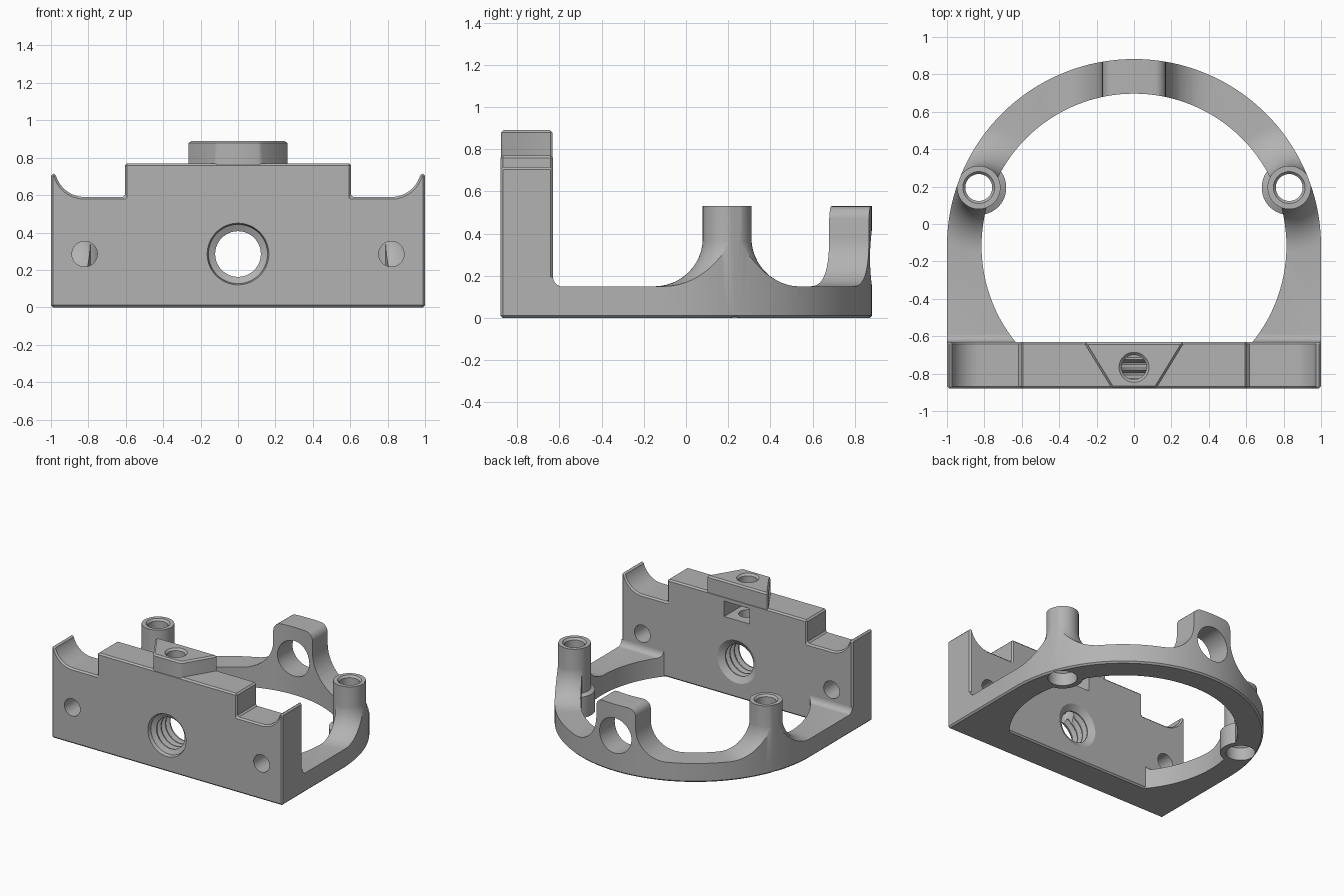
import bpy, bmesh, math
from mathutils import Matrix, Vector

cube = bpy.data.objects.get("Cube")
if cube:
    bpy.data.objects.remove(cube, do_unlink=True)

grey = bpy.data.materials.new("plain_grey")
grey.use_nodes = True
GREY = (0.45, 0.45, 0.45, 1)
grey.diffuse_color = GREY
grey.node_tree.nodes["Principled BSDF"].inputs["Base Color"].default_value = GREY

ALONG_Y = Matrix.Rotation(math.radians(90), 4, 'X')   # local z -> -y, local y -> z


def make(name, bm, matrix=Matrix()):
    bmesh.ops.transform(bm, matrix=matrix, verts=bm.verts)
    bmesh.ops.recalc_face_normals(bm, faces=bm.faces)
    mesh = bpy.data.meshes.new(name)
    bm.to_mesh(mesh)
    bm.free()
    mesh.materials.append(grey)
    obj = bpy.data.objects.new(name, mesh)
    bpy.context.collection.objects.link(obj)
    return obj


def prism(name, points, lo, hi, matrix=Matrix()):
    """Extrude a closed 2D profile from lo to hi."""
    bm = bmesh.new()
    face = bm.faces.new([bm.verts.new((a, b, lo)) for a, b in points])
    side = bmesh.ops.extrude_face_region(bm, geom=[face])["geom"]
    verts = [v for v in side if isinstance(v, bmesh.types.BMVert)]
    bmesh.ops.translate(bm, verts=verts, vec=(0, 0, hi - lo))
    return make(name, bm, matrix)


def lathe(name, points, matrix=Matrix(), steps=64):
    """Revolve a (radius, height) profile that starts and ends on the axis."""
    bm = bmesh.new()
    verts = [bm.verts.new((r, 0, h)) for r, h in points]
    edges = [bm.edges.new(pair) for pair in zip(verts, verts[1:])]
    bmesh.ops.spin(bm, geom=verts + edges, cent=(0, 0, 0), axis=(0, 0, 1),
                   angle=math.tau, steps=steps)
    bmesh.ops.remove_doubles(bm, verts=bm.verts, dist=1e-5)
    return make(name, bm, matrix)


def rod(name, radius, lo, hi, matrix=Matrix(), steps=64):
    return lathe(name, [(0, lo), (radius, lo), (radius, hi), (0, hi)], matrix, steps)


def arc(cx, cy, r, start, end, n=12):
    angles = [math.radians(start + (end - start) * i / n) for i in range(n + 1)]
    return [(cx + r * math.cos(a), cy + r * math.sin(a)) for a in angles]


def mirrored(half):
    return half + [(-x, z) for x, z in reversed(half)]


def apply_mod(obj, mod):
    bpy.context.view_layer.objects.active = obj
    bpy.ops.object.modifier_apply(modifier=mod.name)


def combine(obj, other, operation):
    mod = obj.modifiers.new("combine", 'BOOLEAN')
    mod.operation, mod.solver, mod.object = operation, 'EXACT', other
    apply_mod(obj, mod)
    bpy.data.objects.remove(other, do_unlink=True)


def chamfer(obj, width):
    mod = obj.modifiers.new("chamfer", 'BEVEL')
    mod.width, mod.segments = width, 1
    mod.limit_method, mod.angle_limit = 'ANGLE', math.radians(40)
    apply_mod(obj, mod)


def finish(obj):
    bpy.ops.object.select_all(action='DESELECT')
    obj.select_set(True)
    bpy.context.view_layer.objects.active = obj
    bpy.ops.object.shade_smooth_by_angle(angle=math.radians(30))


FRONT, BACK, TOP = -0.88, -0.63, 0.15      # plate faces and ring height
RING_Y, OUTER, INNER = -0.118, 1.0, 0.815
HOLE_Z, POST_X, POST_Y = 0.285, 0.83, 0.195

# Front plate with stepped, scooped top
plate_half = [(1, 0), (1, 0.715)] + arc(0.82, 0.75, 0.16, -12, -90) + [(0.605, 0.59), (0.605, 0.77)]
plate = prism("front_plate", mirrored(plate_half), -BACK, -FRONT, ALONG_Y)
chamfer(plate, 0.012)

# Dovetail block on top of the plate
dovetail = prism("dovetail", [(-0.27, BACK - 0.002), (-0.12, FRONT + 0.002),
                              (0.12, FRONT + 0.002), (0.27, BACK - 0.002)], 0.7, 0.89)
chamfer(dovetail, 0.012)
combine(plate, dovetail, 'UNION')

# Threaded main hole
thread = [(0, 0.5), (0.18, 0.5), (0.168, -BACK)]
PITCH = 0.055
for i in range(4):
    y = -BACK + 0.03 + i * PITCH
    thread += [(0.122, y), (0.122, y + 0.01), (0.158, y + 0.027), (0.158, y + 0.037)]
thread += [(0.165, -FRONT), (0.175, 1.0), (0, 1.0)]
main_hole = Matrix.Translation((0, 0, HOLE_Z)) @ ALONG_Y
combine(plate, lathe("thread_cutter", thread, main_hole), 'DIFFERENCE')

# Side screw holes
for side in (-1, 1):
    place = Matrix.Translation((side * 0.82, 0, HOLE_Z)) @ ALONG_Y
    combine(plate, rod("screw_cutter", 0.068, 0.5, 1, place, 40), 'DIFFERENCE')

# Vertical locking screw hole and nut slot
lock = lathe("lock_cutter", [(0, 0.36), (0.066, 0.36), (0.066, 0.875), (0.09, 0.9), (0, 0.9)],
             Matrix.Translation((0, -0.766, 0)), 40)
combine(plate, lock, 'DIFFERENCE')
slot = prism("slot_cutter", [(-0.11, -0.84), (0.11, -0.84), (0.11, -0.5), (-0.11, -0.5)], 0.61, 0.73)
combine(plate, slot, 'DIFFERENCE')
finish(plate)

# Ring frame: slab, swept up into the rear tab and the posts
frame = prism("ring_frame", [(-1.2, -1), (1.2, -1), (1.2, 1.2), (-1.2, 1.2)], -0.1, TOP)

tab_half = ([(0.42, -0.05), (0.42, TOP - 0.002)] + arc(0.40, 0.38, 0.23, -90, -180)
            + arc(0.11, 0.47, 0.06, 0, 90, 6))
combine(frame, prism("rear_tab", mirrored(tab_half), -1.15, -0.3, ALONG_Y), 'UNION')

flare = ([(0, -0.05), (0.36, -0.05), (0.36, TOP - 0.002)]
         + arc(0.345, 0.38, 0.23, -90, -180) + [(0, 0.38)])
for side in (-1, 1):
    place = Matrix.Translation((side * POST_X, POST_Y, 0))
    combine(frame, lathe("post_flare", flare, place), 'UNION')

# Small fillet where the ring meets the plate
along_x = Matrix(((0, 0, 1, 0), (1, 0, 0, 0), (0, 1, 0, 0), (0, 0, 0, 1)))
fillet = [(-0.8, 0.1), (-0.58, 0.1)] + arc(BACK + 0.045, TOP + 0.044, 0.045, -90, -180, 6) + [(-0.8, 0.194)]
combine(frame, prism("plate_fillet", fillet, -1.1, 1.1, along_x), 'UNION')

# Round opening
opening = rod("opening_cutter", INNER, -0.5, 1, Matrix.Translation((0, RING_Y, 0)), 128)
combine(frame, opening, 'DIFFERENCE')

# Posts with wide feet
post = [(0, -0.05), (0.147, -0.05), (0.147, 0.165), (0.116, 0.18), (0.116, 0.53), (0, 0.53)]
for side in (-1, 1):
    place = Matrix.Translation((side * POST_X, POST_Y, 0))
    combine(frame, lathe("post", post, place), 'UNION')

# Trim to the outer outline
outline = [(-1, -0.7), (1, -0.7)] + arc(0, RING_Y, OUTER, 0, 180, 80)
trim = prism("outline_trim", outline, 0, 1)
chamfer(trim, 0.012)
combine(frame, trim, 'INTERSECT')

# Post bores and tab hole
bore = [(0, -0.1), (0.105, -0.1), (0.105, 0.1), (0.072, 0.13), (0.072, 0.515), (0.094, 0.54), (0, 0.54)]
for side in (-1, 1):
    place = Matrix.Translation((side * POST_X, POST_Y, 0))
    combine(frame, lathe("bore_cutter", bore, place, 48), 'DIFFERENCE')
combine(frame, rod("tab_cutter", 0.138, -1.2, -0.5, main_hole), 'DIFFERENCE')
finish(frame)
